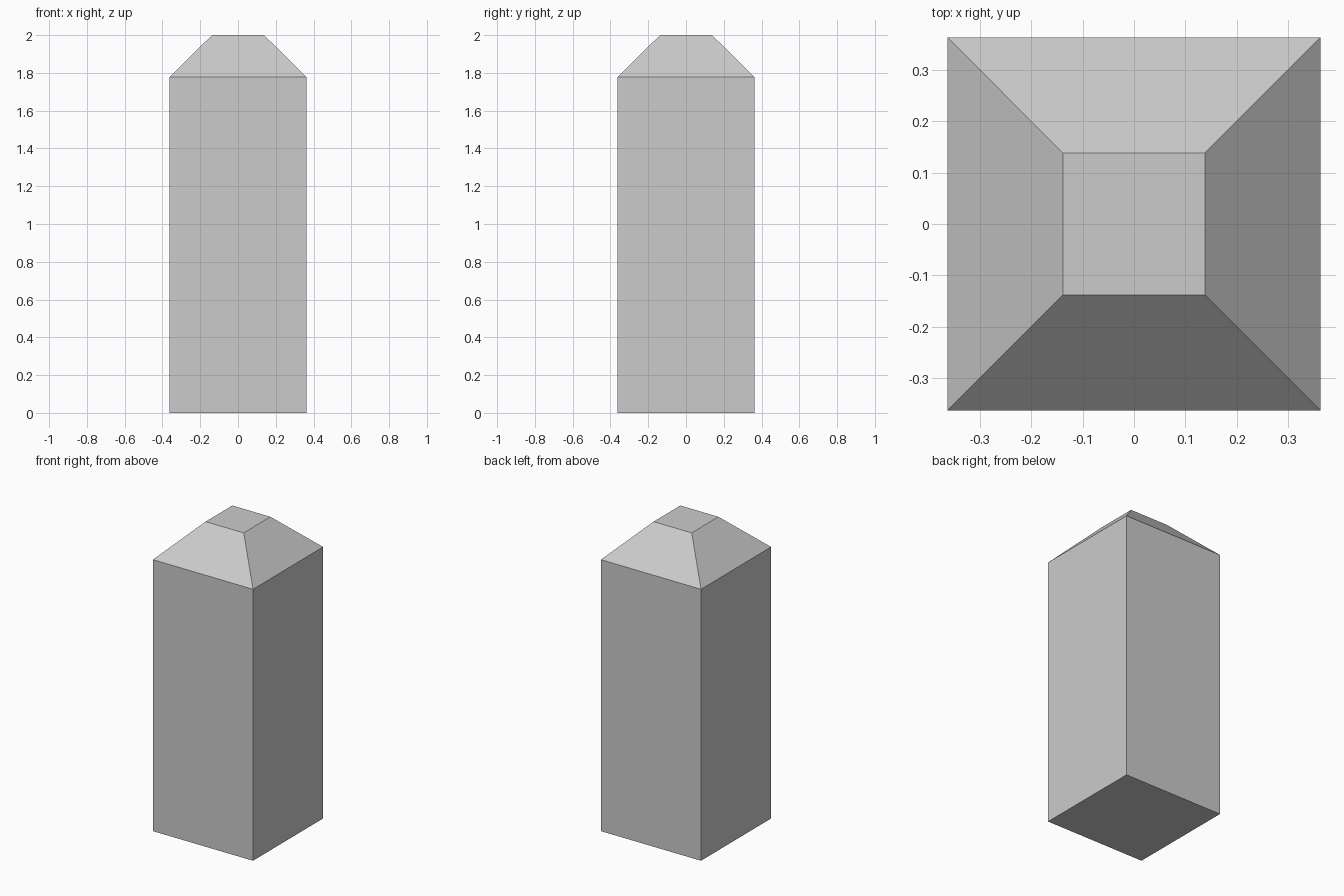
import bpy, bmesh

if "Cube" in bpy.data.objects:
    bpy.data.objects.remove(bpy.data.objects["Cube"])

HALF_WIDTH = 0.3625   # shaft half width
HALF_TOP = 0.138      # flat cap half width
SHOULDER = 1.777      # height where the taper starts
HEIGHT = 2.0

# Square profile rings from the base to the flat cap
levels = [(HALF_WIDTH, 0.0), (HALF_WIDTH, SHOULDER), (HALF_TOP, HEIGHT)]
corners = [(-1, -1), (1, -1), (1, 1), (-1, 1)]

bm = bmesh.new()
rings = [[bm.verts.new((r * x, r * y, z)) for x, y in corners] for r, z in levels]

# Shaft sides and sloped shoulders
for lower, upper in zip(rings, rings[1:]):
    for i in range(4):
        j = (i + 1) % 4
        bm.faces.new((lower[i], lower[j], upper[j], upper[i]))

# Base and flat top
bm.faces.new(rings[0][::-1])
bm.faces.new(rings[-1])

mesh = bpy.data.meshes.new("bollard")
bm.to_mesh(mesh)
bm.free()
bpy.context.collection.objects.link(bpy.data.objects.new("bollard", mesh))
